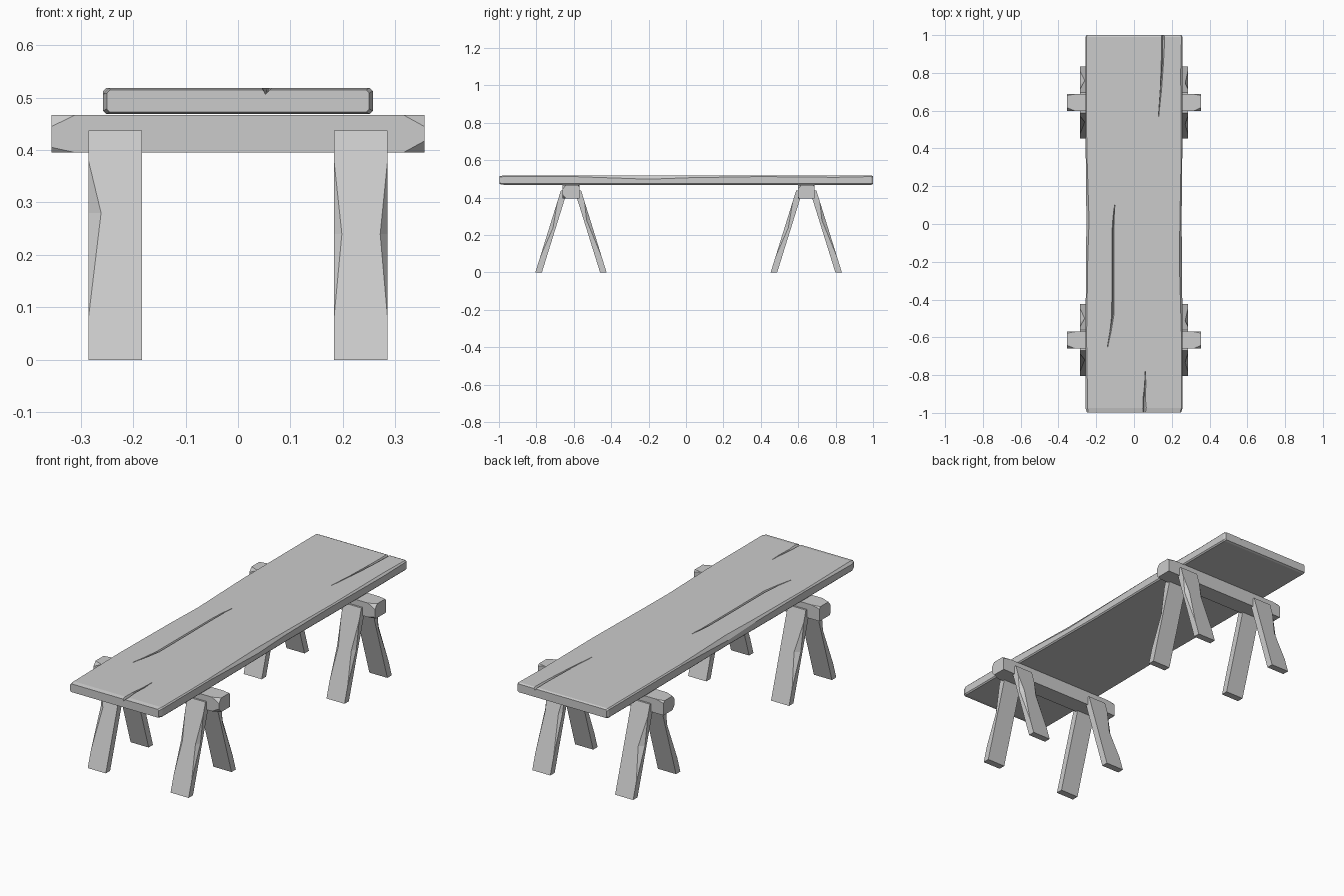
import bpy, bmesh

if "Cube" in bpy.data.objects:
    bpy.data.objects.remove(bpy.data.objects["Cube"])

AXES = {"x": lambda t, u, v: (t, u, v),
        "y": lambda t, u, v: (u, t, v),
        "z": lambda t, u, v: (u, v, t)}
NONE = (0, 0)


def finish(name, bm):
    bmesh.ops.remove_doubles(bm, verts=bm.verts, dist=1e-5)
    bmesh.ops.recalc_face_normals(bm, faces=bm.faces)
    mesh = bpy.data.meshes.new(name)
    bm.to_mesh(mesh)
    bm.free()
    ob = bpy.data.objects.new(name, mesh)
    bpy.context.collection.objects.link(ob)
    return ob


def loft(name, rings):
    bm = bmesh.new()
    loops = [[bm.verts.new(p) for p in r] for r in rings]
    n = len(loops[0])
    for a, b in zip(loops, loops[1:]):
        for i in range(n):
            j = (i + 1) % n
            bm.faces.new((a[i], a[j], b[j], b[i]))
    bm.faces.new(loops[0])
    bm.faces.new(loops[-1])
    return finish(name, bm)


def section(axis, t, centre, half, chips):
    """Rectangle whose four corners are each chipped by (u, v) amounts."""
    pts = []
    for i, (su, sv) in enumerate(((-1, -1), (1, -1), (1, 1), (-1, 1))):
        a, b = chips[i]
        pair = [(su * (half[0] - a), sv * half[1]), (su * half[0], sv * (half[1] - b))]
        pts += pair[::-1] if i % 2 == 0 else pair
    return [AXES[axis](t, centre[0] + u, centre[1] + v) for u, v in pts]


# Plank: rings along y = (y, x centre, half width, half height, top left chip, top right chip)
S = (0.006, 0.006)
plank_rings = [(-0.987, 0, 0.248, 0.018, S, S),
               (-0.997, 0, 0.25, 0.021, S, S),
               (-0.975, 0, 0.257, 0.025, (0.012, 0.012), S),
               (-0.60, 0, 0.257, 0.025, S, S),
               (-0.20, 0, 0.254, 0.025, (0.009, 0.012), (0.014, 0.02)),
               (0.02, 0, 0.252, 0.025, (0.014, 0.022), (0.009, 0.012)),
               (0.40, 0, 0.256, 0.025, S, S),
               (0.80, 0, 0.257, 0.025, S, (0.01, 0.01)),
               (0.99, 0, 0.257, 0.025, S, S),
               (1.0, 0, 0.252, 0.021, S, S)]
plank = loft("plank_top", [section("y", y, (cx, 0.4935), (hw, hh), (S, S, tr, tl))
                           for y, cx, hw, hh, tl, tr in plank_rings[1:]])

# Cracks: V-shaped grooves cut into the plank, points are (x, y, half width)
cracks = [[(0.153, 1.02, 0.009), (0.15, 0.85, 0.006), (0.13, 0.57, 0.001)],
          [(-0.102, 0.10, 0.001), (-0.111, -0.03, 0.005), (-0.112, -0.48, 0.006),
           (-0.14, -0.65, 0.001)],
          [(0.052, -1.02, 0.012), (0.054, -0.92, 0.006), (0.06, -0.78, 0.001)]]
for path in cracks:
    cutter = loft("crack_cutter", [[(x - 2 * w, y, 0.531), (x + 2 * w, y, 0.531),
                                    (x, y, 0.506)] for x, y, w in path])
    mod = plank.modifiers.new("crack", "BOOLEAN")
    mod.operation, mod.solver, mod.object = "DIFFERENCE", "EXACT", cutter
    deps = bpy.context.evaluated_depsgraph_get()
    cut = bpy.data.meshes.new_from_object(plank.evaluated_get(deps))
    plank.modifiers.clear()
    plank.data = cut
    bpy.data.objects.remove(cutter)


# Trestle leg, sloping in from foot to beam, with a chip worn out of its edges
def leg(name, yc, sx, sy):
    outer = (0.024, 0.02) if sx < 0 else (0.014, 0.02)
    inner = NONE if sx < 0 else (0.015, 0.012)
    rings = []
    for z, k in ((0, 0), (0.08, 0), (0.24 + 0.04 * (sx * sy > 0), 1), (0.38, 0), (0.437, 0)):
        chips = []
        for cu, cv in ((-1, -1), (1, -1), (1, 1), (-1, 1)):
            c = outer if cu == sx else inner
            chips.append((c[0] * k, c[1] * k) if cv == sy else NONE)
        y = yc + sy * (0.173 - 0.137 * z / 0.44)
        rings.append(section("z", z, (sx * 0.234, y), (0.051, 0.0175), chips))
    loft(name, rings)


for end, yc in (("front", -0.615), ("rear", 0.643)):
    # Cross beam with broken end corners
    B = (0.018, 0.022)
    d = 1 if end == "front" else -1
    beam = []
    for x, k in ((-0.355, 1), (-0.31, 0), (0.315, 0), (0.355, 1)):
        big, small = (B[0] * k, B[1] * k), (0.008 * k, 0.01 * k)
        low = big if x * d > 0 else small
        beam.append(section("x", x, (yc, 0.431), (0.045, 0.036), (low, NONE, small, big)))
    loft(end + "_beam", beam)
    for sx, side in ((-1, "left"), (1, "right")):
        for sy, way in ((-1, "fore"), (1, "aft")):
            leg(f"{end}_{side}_{way}_leg", yc, sx, sy)
